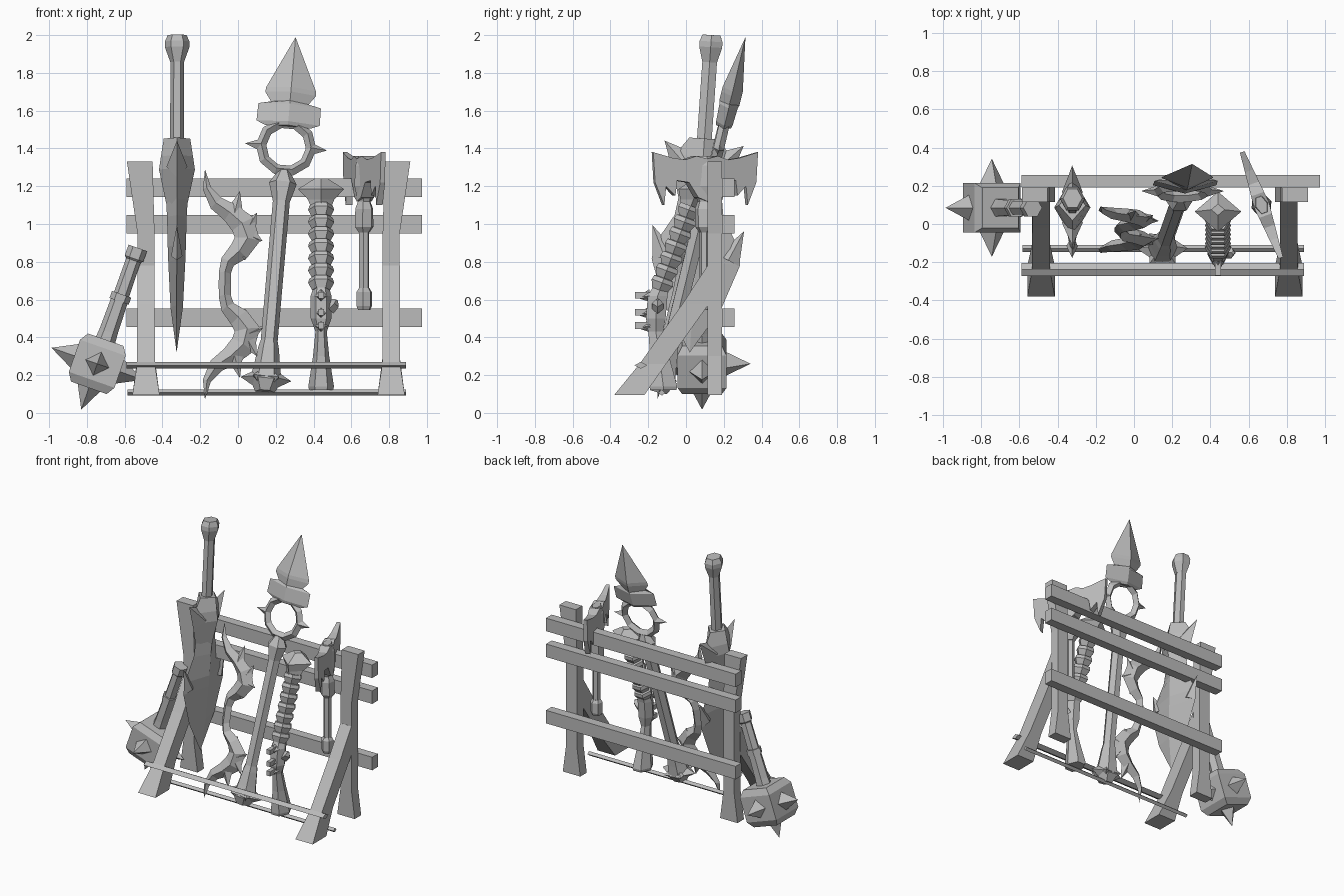
import bpy, bmesh, math
from mathutils import Vector, Matrix

cube = bpy.data.objects.get("Cube")
if cube:
    bpy.data.objects.remove(cube)

grey = bpy.data.materials.new("plain grey")
grey.use_nodes = True
COLOUR = (0.5, 0.5, 0.5, 1)
grey.diffuse_color = COLOUR
grey.node_tree.nodes["Principled BSDF"].inputs["Base Color"].default_value = COLOUR

X, Y, Z = Vector((1, 0, 0)), Vector((0, 1, 0)), Vector((0, 0, 1))
ID = Matrix.Identity(4)


def finish(name, bm, M):
    bmesh.ops.remove_doubles(bm, verts=bm.verts, dist=0.0005)
    bmesh.ops.recalc_face_normals(bm, faces=bm.faces)
    mesh = bpy.data.meshes.new(name)
    bm.to_mesh(mesh)
    bm.free()
    mesh.transform(M)
    mesh.materials.append(grey)
    ob = bpy.data.objects.new(name, mesh)
    bpy.context.scene.collection.objects.link(ob)
    return ob


def tube(name, path, sides=4, M=ID, hint=Y, flat=False, level=False):
    """Skin rings (x, y, z, half width, half depth along hint)."""
    bm = bmesh.new()
    pts = [Vector(p[:3]) for p in path]
    turn = math.pi / sides if flat else 0
    grow = 1 / math.cos(turn)
    rings = []
    for i, p in enumerate(path):
        t = Z if level else (pts[min(i + 1, len(pts) - 1)] - pts[max(i - 1, 0)]).normalized()
        v = (hint - t * hint.dot(t)).normalized()
        u = v.cross(t)
        ring = []
        for k in range(sides):
            ang = 2 * math.pi * k / sides + turn
            ring.append(bm.verts.new(pts[i] + grow * (u * p[3] * math.cos(ang) + v * p[4] * math.sin(ang))))
        rings.append(ring)
    for r, s in zip(rings, rings[1:]):
        for k in range(sides):
            j = (k + 1) % sides
            bm.faces.new((r[k], r[j], s[j], s[k]))
    bm.faces.new(rings[0])
    bm.faces.new(rings[-1])
    return finish(name, bm, M)


def post(name, rings, sides=4, M=ID, flat=False):
    """Upright tube from (z, half width, half depth)."""
    return tube(name, [(0, 0, z, a, b) for z, a, b in rings], sides, M, Y, flat, True)


def spike(name, base, tip, a, b, M=ID, hint=Y):
    return tube(name, [(*base, a, b), (*tip, 0, 0)], 4, M, hint)


def bar(name, x0, x1, y0, y1, z0, z1):
    bm = bmesh.new()
    bmesh.ops.create_cube(bm, size=1)
    M = Matrix.LocRotScale(Vector(((x0 + x1) / 2, (y0 + y1) / 2, (z0 + z1) / 2)), None,
                           Vector((x1 - x0, y1 - y0, z1 - z0)))
    return finish(name, bm, M)


def frame(p0, p1):
    """Local z runs from p0 to p1, local y stays near the world's."""
    p0 = Vector(p0)
    z = (Vector(p1) - p0).normalized()
    y = (Y - z * Y.dot(z)).normalized()
    M = Matrix((y.cross(z), y, z)).transposed().to_4x4()
    M.translation = p0
    return M


# Rack: posts, slanted legs and rails
for s, side in ((-1, "right"), (1, "left")):
    x = 0.162 + s * 0.649
    tube(side + "_post", [(x, .153, .095, .072, .038), (x, .153, .3, .045, .038),
                          (x, .153, .95, .045, .038), (x + s * .033, .153, 1.33, .068, .038)],
         flat=True, level=True)
    tube(side + "_slanted_leg", [(x, -.3, .095, .072, .08), (x, -.175, .26, .047, .07),
                                 (x, .05, .575, .046, .07), (x, .118, .78, .046, .004)],
         flat=True, level=True)
for name, z in (("low", .455), ("middle", .95), ("high", 1.143)):
    bar(name + "_back_rail", -.59, .975, .19, .258, z, z + .097)
tube("front_rail", [(x, -.239, .252, .018, .034) for x in (-.59, .89)])
tube("floor_rail", [(x, -.128, .107, .016, .018) for x in (-.585, .89)])

# Mace
M = frame((-.745, .085, .26), (-.53, .085, .875))
post("mace_head", [(-.135, .1, .105), (-.09, .128, .13), (.09, .128, .13), (.135, .1, .105)], 4, M, True)
for d in (X, -X, Y, -Y, -Z):
    spike("mace_spike", d * .12, d * .257, .07, .07, M, X if abs(d.y) else Y)
post("mace_handle", [(.12, .055, .055), (.18, .05, .05), (.35, .046, .046), (.35, .054, .054),
                     (.39, .054, .054), (.39, .042, .042), (.58, .04, .04), (.59, .052, .052),
                     (.65, .052, .052)], 6, M)

# Sword standing on its point
M = frame((-.325, .02, .32), (-.322, .135, 2.0))
post("sword_grip", [(1.1, .037, .045), (1.56, .035, .045)], 6, M)
post("sword_pommel", [(1.54, .036, .045), (1.62, .065, .07), (1.65, .065, .07), (1.684, .05, .055)], 6, M)
post("sword_guard", [(.76, .05, .1), (.97, .095, .16), (1.04, .085, .15), (1.135, .07, .08)], 4, M)
post("sword_blade", [(0, 0, 0), (.24, .033, .15), (.48, .045, .235), (.56, .048, .225),
                     (.72, .052, .13), (.85, .06, .11)], 4, M)
for s in (-1, 1):
    spike("sword_shoulder", (0, s * .17, .5), (0, s * .243, .66), .03, .065, M)
    spike("sword_guard_wing", (0, s * .08, .98), (0, s * .21, 1.11), .055, .09, M)

# Bow: two mirrored limbs with feather blades
for s, side in ((1, "upper"), (-1, "lower")):
    def at(x, z):
        h = s * (z - .68)
        return (x, -.03 + .2 * h, .68 + h)
    limb = [(-.175, 1.29, 0, 0), (-.165, 1.19, .022, .018), (-.115, 1.11, .04, .03),
            (-.04, 1.06, .052, .035), (.025, 1.0, .066, .04), (.05, .92, .068, .04),
            (.005, .855, .055, .038), (-.055, .8, .038, .036), (-.07, .74, .032, .032),
            (-.07, .68, .032, .032)]
    tube(side + "_bow_limb", [(*at(x, z), a, b) for x, z, a, b in limb])
    for base, tip in (((-.02, 1.05), (.01, 1.175)), ((.05, .97), (.1, 1.06)),
                      ((.06, .94), (.13, .91)), ((-.01, .85), (.04, .81))):
        spike(side + "_bow_feather", at(*base), at(*tip), .05, .03)

# Spear with ringed neck
M = frame((.145, -.135, .15), (.305, .315, 1.99))
post("spear_shaft", [(-.04, .05, .05), (.02, .085, .085), (.1, .07, .07), (.2, .055, .055),
                     (.24, .045, .045), (1.0, .045, .045), (1.1, .073, .065), (1.17, .03, .03)], 6, M)
for k in range(6):
    a = k * math.pi / 3
    d = Vector((math.cos(a), .7 * math.sin(a), 0))
    spike("spear_foot_spike", d * .05 + Z * .03, d * .135 + Z * .03, .06, .05, M, Z)
bpy.ops.mesh.primitive_torus_add(major_segments=10, minor_segments=4, major_radius=.133, minor_radius=.028)
ring = bpy.context.object
ring.name = "spear_ring"
ring.data.transform(M @ Matrix.Translation((0, 0, 1.3)) @ Matrix.Rotation(math.pi / 2, 4, "X"))
ring.data.materials.append(grey)
for s in (-1, 1):
    spike("spear_ring_spike", (s * .13, 0, 1.3), (s * .218, 0, 1.3), .035, .03, M)
post("spear_head", [(1.41, .12, .04), (1.43, .168, .045), (1.525, .166, .05), (1.54, .1, .055),
                    (1.59, .135, .055), (1.615, .132, .055), (1.9, 0, 0)], 4, M)

# Ribbed club with flared crown
rings = []
for i in range(7):
    t = i / 7
    for f, r in ((0, .048), (.6, .069), (.95, .062)):
        k = t + f / 7
        rings.append((.44, -.14 + .165 * k, .65 + .45 * k, r, r))
tube("club_ribs", rings, 6)
tube("club_crown", [(.44, .02, 1.08, .05, .05), (.44, .04, 1.13, .07, .07),
                    (.44, .065, 1.185, .122, .105), (.44, .075, 1.24, .035, .03)], 4, level=True)
tube("club_grip", [(.44, -.13, .67, .04, .05), (.44, -.15, .62, .055, .06), (.44, -.16, .5, .055, .06),
                   (.44, -.16, .43, .03, .045), (.44, -.14, .3, .043, .058),
                   (.44, -.12, .14, .068, .085), (.44, -.12, .12, .063, .08)], 6, level=True)
for z in (.46, .53, .62):
    spike("club_stud", (.44, -.19, z), (.44, -.26, z - .01), .035, .035, hint=Z)
    bar("club_peg", .425, .455, -.27, -.17, z - .015, z + .02)
tube("club_side_knob", [(.48, -.15, .55, .035, .03), (.51, -.15, .58, .03, .03), (.52, -.15, .6, .01, .01)])

# Double axe hung upright
AX = Matrix.Translation((.668, .1, 0)) @ Matrix.Rotation(math.radians(20), 4, "Z")
post("axe_handle", [(.6, .028, .028), (1.2, .028, .028)], 6, AX)
post("axe_pommel", [(.545, .034, .034), (.565, .043, .043), (.64, .043, .043), (.66, .03, .03)], 6, AX)
post("axe_collar", [(.955, .03, .03), (.985, .052, .052), (1.08, .05, .055), (1.12, .035, .04),
                    (1.2, .055, .075), (1.31, .05, .075), (1.36, .03, .05)], 6, AX)
wing = [(0, 1.345), (.06, 1.36), (.12, 1.34), (.19, 1.35), (.295, 1.38), (.285, 1.22), (.235, 1.1),
        (.225, 1.2), (.175, 1.15), (.165, 1.23), (.1, 1.22), (.05, 1.14), (0, 1.12)]
for s, side in ((-1, "front"), (1, "back")):
    bm = bmesh.new()
    face = bm.faces.new([bm.verts.new((-.038, s * u, z)) for u, z in wing])
    out = bmesh.ops.extrude_face_region(bm, geom=[face])
    for v in out["geom"]:
        if isinstance(v, bmesh.types.BMVert):
            v.co.x = .038
    # Thin the plate towards its cutting edge
    for v in bm.verts:
        v.co.x *= 1.1 - 2.6 * abs(v.co.y)
    finish(side + "_axe_blade", bm, AX)
